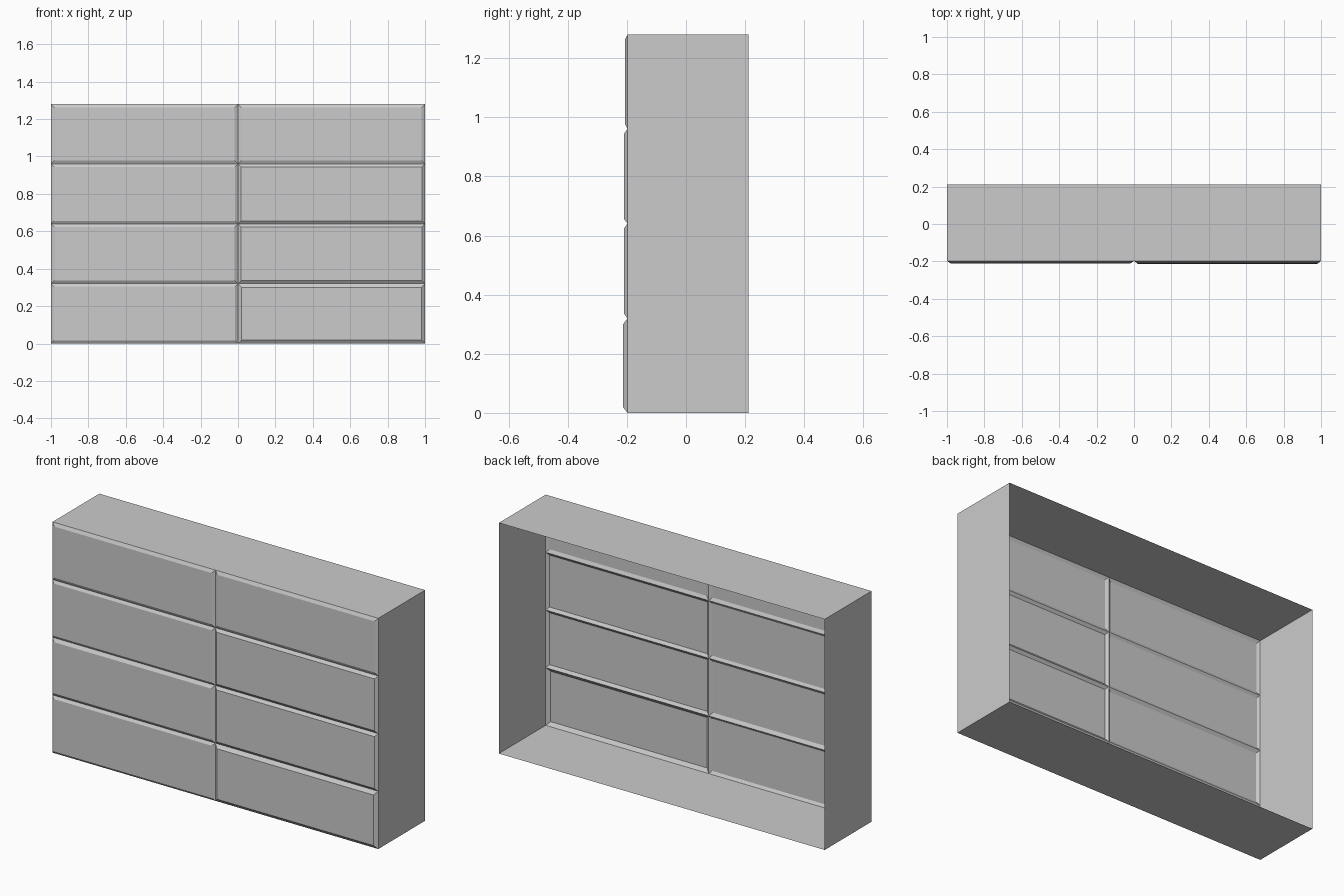
import bpy, bmesh

if "Cube" in bpy.data.objects:
    bpy.data.objects.remove(bpy.data.objects["Cube"])

W, H = 1.0, 1.28           # half width, height
BACK, JOINT = 0.212, -0.198  # open back edge, joint plane at the front
ROW = H / 4


def make_object(name, quads):
    bm = bmesh.new()
    for quad in quads:
        bm.faces.new([bm.verts.new(p) for p in quad])
    bmesh.ops.remove_doubles(bm, verts=bm.verts, dist=0.0001)
    mesh = bpy.data.meshes.new(name)
    bm.to_mesh(mesh)
    bm.free()
    obj = bpy.data.objects.new(name, mesh)
    bpy.context.collection.objects.link(obj)
    return obj


def ring(x0, x1, z0, z1, y):
    return [(x0, y, z0), (x1, y, z0), (x1, y, z1), (x0, y, z1)]


def bridge(a, b):
    return [[a[i], a[(i + 1) % 4], b[(i + 1) % 4], b[i]] for i in range(4)]


# Thin outer walls: sides, top and bottom, open at the back
make_object("outer_walls", bridge(ring(-W, W, 0, H, BACK), ring(-W, W, 0, H, JOINT)))

# Chamfered stone blocks: (front y, chamfer width) per row, for each column
blocks = {
    "left": [(-0.208, 0.015), (-0.210, 0.018), (-0.207, 0.015), (-0.207, 0.018)],
    "right": [(-0.213, 0.020), (-0.210, 0.016), (-0.210, 0.016), (-0.207, 0.018)],
}
for side, rows in blocks.items():
    x0, x1 = (-W, 0) if side == "left" else (0, W)
    for i, (y, c) in enumerate(rows):
        z0, z1 = i * ROW, (i + 1) * ROW
        base = ring(x0, x1, z0, z1, JOINT)
        face = ring(x0 + c, x1 - c, z0 + c, z1 - c, y)
        make_object(f"{side}_block_{i + 1}", bridge(base, face) + [face])
